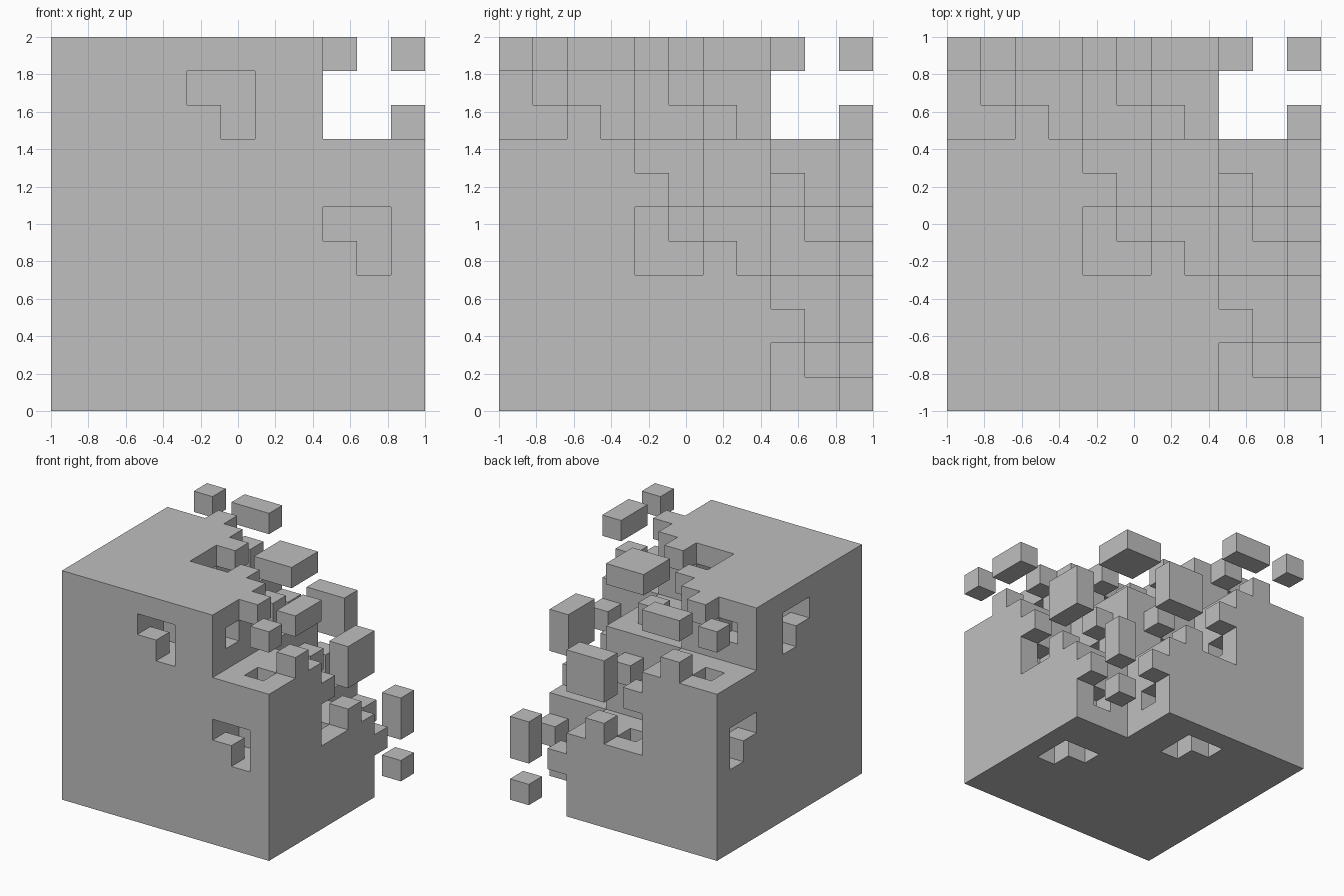
import bpy, bmesh
from itertools import product

cube = bpy.data.objects.get("Cube")
if cube:
    bpy.data.objects.remove(cube, do_unlink=True)

N = 11            # grid cells per side
S = 2.0 / N       # cell size

mat = bpy.data.materials.new("light grey")
mat.use_nodes = True
GREY = (0.52, 0.52, 0.52, 1.0)
mat.diffuse_color = GREY
mat.node_tree.nodes["Principled BSDF"].inputs["Base Color"].default_value = GREY


def is_solid(w):
    """Diagonal staircase of 4-cell steps; steps swap 2-cell corners, which swap 1-cell corners."""
    p = [N - c for c in w]                 # distance from the eroded corner
    s4, s2, s1 = (sum(c // n for c in p) for n in (4, 2, 1))
    if s4 == 2:                            # open step: inner cube and small studs
        return (s2 == 4 and s1 > 8) or (s2 == 5 and s1 == 13)
    if s4 == 3:                            # solid step: corner pocket and small pits
        return not ((s2 == 9 and s1 < 21) or (s2 == 8 and s1 == 16))
    return s4 > 3


solid = {w for w in product(range(N), repeat=3) if is_solid(w)}


def neighbour(w, axis, sign):
    n = list(w)
    n[axis] += sign
    return tuple(n)


SIDES = list(product(range(3), (-1, 1)))


def split_parts(cells):
    """Group the cells into face-connected parts, largest first."""
    left, parts = set(cells), []
    while left:
        stack = [left.pop()]
        part = set(stack)
        while stack:
            w = stack.pop()
            for axis, sign in SIDES:
                n = neighbour(w, axis, sign)
                if n in left:
                    left.remove(n)
                    part.add(n)
                    stack.append(n)
        parts.append(part)
    return sorted(parts, key=lambda q: (-len(q), sorted(q)))


def build(name, cells):
    """Skin a set of cells with its exposed faces only."""
    bm = bmesh.new()
    verts = {}

    def vert(c):
        if c not in verts:
            verts[c] = bm.verts.new((c[0] * S - 1, c[1] * S - 1, c[2] * S))
        return verts[c]

    for w in sorted(cells):
        for axis, sign in SIDES:
            if neighbour(w, axis, sign) in cells:
                continue
            ring = []
            for u, v in ((0, 0), (1, 0), (1, 1), (0, 1)):
                c = list(w)
                c[axis] += sign > 0
                c[(axis + 1) % 3] += u
                c[(axis + 2) % 3] += v
                ring.append(vert(tuple(c)))
            bm.faces.new(ring if sign > 0 else ring[::-1])
    mesh = bpy.data.meshes.new(name)
    bm.to_mesh(mesh)
    bm.free()
    mesh.materials.append(mat)
    bpy.context.collection.objects.link(bpy.data.objects.new(name, mesh))


# Stepped main body, then the loose blocks around its eroded corner
KINDS = {4: "floating_slab", 2: "floating_bar", 1: "floating_cube"}
for i, part in enumerate(split_parts(solid)):
    name = "stepped_body" if i == 0 else f"{KINDS.get(len(part), 'floating_block')}_{i}"
    build(name, part)
